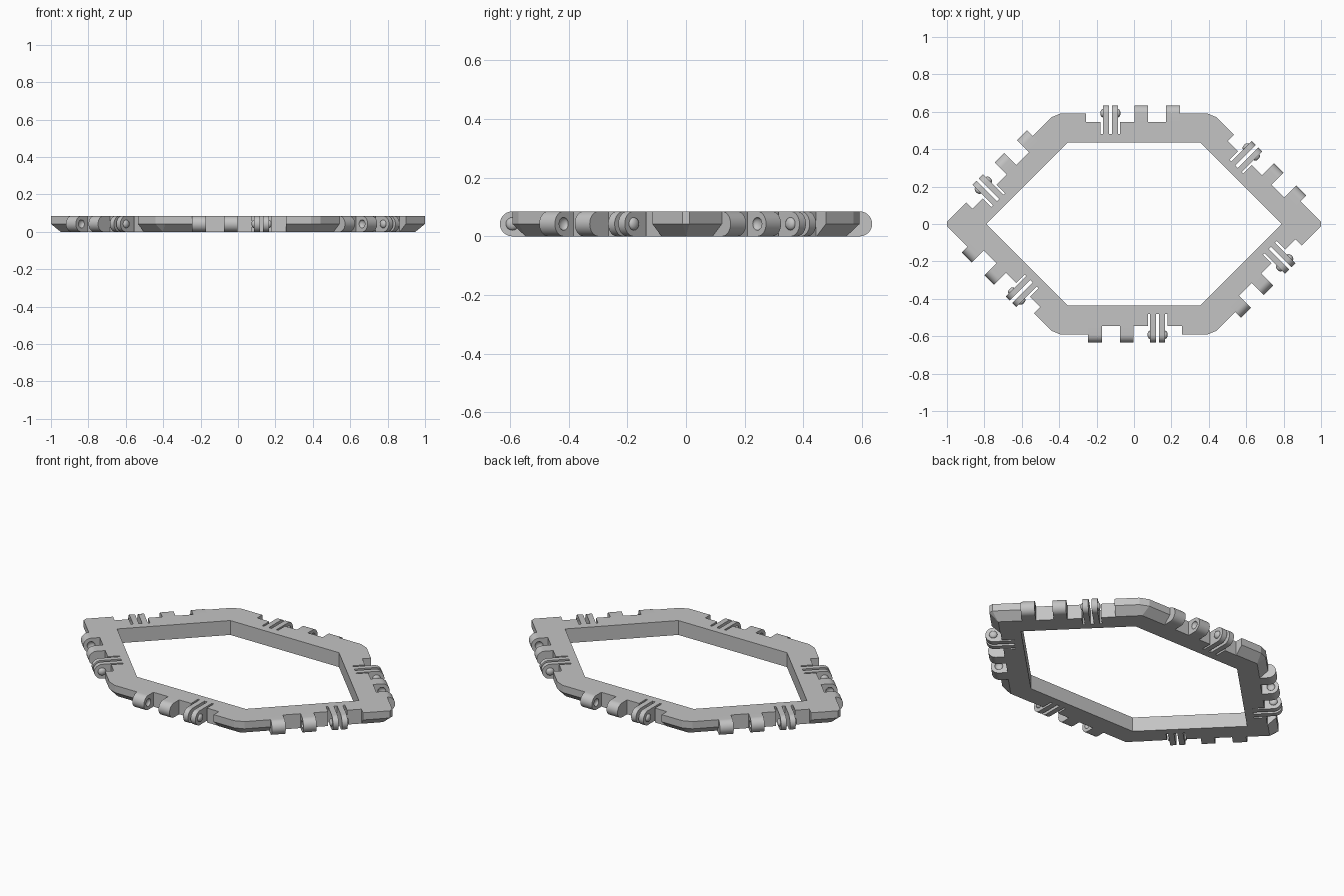
import bpy, bmesh, math
from mathutils import Matrix, Vector

if "Cube" in bpy.data.objects:
    bpy.data.objects.remove(bpy.data.objects["Cube"])

H = 0.085            # thickness
R = H / 2            # hinge radius
APO, TIP = 0.592, 1.012
FLOOR, SLOT = -0.047, -0.112   # notch depths behind the hinge axis
BLADES = ((-0.166, -0.135), (-0.117, -0.086))
KNUCKLES = ((0.003, 0.075), (0.171, 0.246))

grey = bpy.data.materials.new("plain grey")
grey.use_nodes = True
colour = (0.55, 0.55, 0.55, 1)
grey.diffuse_color = colour
grey.node_tree.nodes["Principled BSDF"].inputs["Base Color"].default_value = colour


def make(name, bm):
    bmesh.ops.recalc_face_normals(bm, faces=bm.faces)
    me = bpy.data.meshes.new(name)
    bm.to_mesh(me)
    bm.free()
    me.materials.append(grey)
    ob = bpy.data.objects.new(name, me)
    bpy.context.collection.objects.link(ob)
    return ob


def select(ob):
    bpy.ops.object.select_all(action='DESELECT')
    ob.select_set(True)
    bpy.context.view_layer.objects.active = ob


def cut(ob, cutter):
    select(ob)
    mod = ob.modifiers.new("cut", 'BOOLEAN')
    mod.operation, mod.solver, mod.object = 'DIFFERENCE', 'EXACT', cutter
    bpy.ops.object.modifier_apply(modifier=mod.name)
    bpy.data.objects.remove(cutter)


def smooth(ob):
    select(ob)
    bpy.ops.object.shade_smooth_by_angle(angle=math.radians(30))


def add_box(bm, lo, hi, place):
    size = Vector(hi) - Vector(lo)
    mid = (Vector(hi) + Vector(lo)) / 2
    bmesh.ops.create_cube(bm, size=1, matrix=place @ Matrix.Translation(mid) @ Matrix.Diagonal((*size, 1)))


def add_slab(bm, u0, u1, back):
    """Round-ended hinge leaf, running outward to the hinge axis."""
    arc = [(R * math.cos(a), R + R * math.sin(a))
           for a in (math.pi * (i / 20 - 0.5) for i in range(21))]
    profile = [(back, 0)] + arc + [(back, H)]
    face = bm.faces.new([bm.verts.new((u0, y, z)) for y, z in profile])
    ext = bmesh.ops.extrude_face_region(bm, geom=[face])
    moved = [v for v in ext["geom"] if isinstance(v, bmesh.types.BMVert)]
    bmesh.ops.translate(bm, verts=moved, vec=(u1 - u0, 0, 0))


def add_pip(bm, u):
    """Flattened ball on the hinge axis, used for pips and sockets."""
    place = Matrix.Translation((u, 0, R)) @ Matrix.Diagonal((0.014, 0.022, 0.022, 1))
    turn = Matrix.Rotation(math.pi / 2, 4, 'Y')
    bmesh.ops.create_uvsphere(bm, u_segments=20, v_segments=12, radius=1, matrix=place @ turn)


# Six-sided outline with equal sides and a placement matrix for each side
k = TIP - APO
corners = [Vector(c) for c in ((-k, APO), (k, APO), (TIP, 0), (k, -APO), (-k, -APO), (-TIP, 0))]
sides = []
for a, b in zip(corners, corners[1:] + corners[:1]):
    mid, d = (a + b) / 2, b - a
    sides.append(Matrix.Translation((mid.x, mid.y, 0)) @ Matrix.Rotation(math.atan2(d.y, d.x), 4, 'Z'))


def inset(dist):
    apo, tip = APO - dist, TIP - dist * math.sqrt(2)
    q = tip - apo
    return [(-q, apo), (q, apo), (tip, 0), (q, -apo), (-q, -apo), (-tip, 0)]


# Frame: blunted corners above, bevelled underside, straight inner wall
bm = bmesh.new()
blunt = []
for i, c in enumerate(corners):
    trim = 0.017 if i in (2, 5) else 0.03
    for other in (corners[i - 1], corners[(i + 1) % 6]):
        blunt.append(c + (other - c).normalized() * trim)


def ring(points, z):
    return [bm.verts.new((p[0], p[1], z)) for p in points]


inner = inset(0.157)
top, waist = ring(blunt, H), ring(blunt, R)
base = ring(inset(0.045), 0)
in_top, in_base = ring(inner, H), ring(inner, 0)
for i in range(12):
    j = (i + 1) % 12
    bm.faces.new((top[i], top[j], waist[j], waist[i]))
for i in range(6):
    j = (i + 1) % 6
    p, q, r = 2 * i, 2 * i + 1, 2 * j
    bm.faces.new((waist[p], waist[q], base[i]))
    bm.faces.new((waist[q], waist[r], base[j], base[i]))
    bm.faces.new((top[p], top[q], in_top[i]))
    bm.faces.new((top[q], top[r], in_top[j], in_top[i]))
    bm.faces.new((in_top[i], in_top[j], in_base[j], in_base[i]))
    bm.faces.new((base[i], base[j], in_base[j], in_base[i]))
frame = make("frame", bm)

# Hinge notches: a shallow one along each side, a deep one around the blades
for u0, u1, depth in ((-0.256, 0.246, FLOOR), (-0.178, -0.075, SLOT)):
    bm = bmesh.new()
    for place in sides:
        add_box(bm, (u0, depth, -0.1), (u1, 0.1, 0.2), place)
    cut(frame, make("notch_cutter", bm))

# Paired blades with outward pips
parts = []
for name, (u0, u1), pip in (("hinge_blade_outer", BLADES[0], 0), ("hinge_blade_inner", BLADES[1], 1)):
    bm = bmesh.new()
    add_slab(bm, u0, u1, SLOT)
    add_pip(bm, (u0, u1)[pip])
    parts.append(make(name, bm))

# Paired knuckles with sockets facing each other
for name, (u0, u1), side in (("knuckle_near", KNUCKLES[0], 1), ("knuckle_far", KNUCKLES[1], 0)):
    bm = bmesh.new()
    add_slab(bm, u0, u1, FLOOR)
    knuckle = make(name, bm)
    bm = bmesh.new()
    add_pip(bm, (u0, u1)[side])
    cut(knuckle, make("socket_cutter", bm))
    parts.append(knuckle)

# Repeat the hinge parts on every side
for part in parts:
    smooth(part)
    for i, place in enumerate(sides):
        ob = part if i == 0 else part.copy()
        if i:
            ob.name = f"{part.name}_{i + 1}"
            bpy.context.collection.objects.link(ob)
        ob.matrix_world = place
